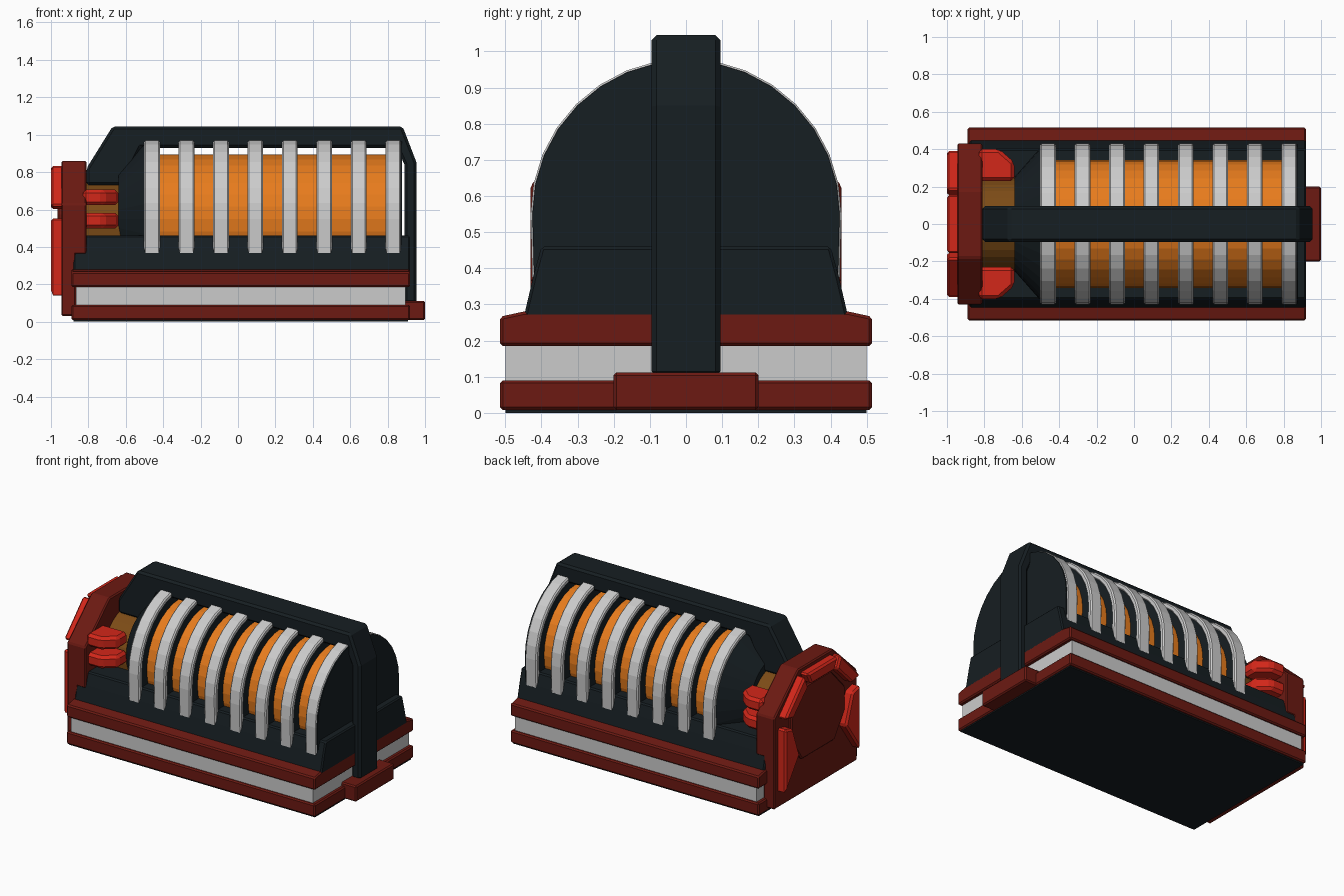
import bpy, bmesh, math

if "Cube" in bpy.data.objects:
    bpy.data.objects.remove(bpy.data.objects["Cube"])

def material(name, rgb):
    m = bpy.data.materials.new(name)
    m.diffuse_color = (*rgb, 1)
    m.use_nodes = True
    m.node_tree.nodes["Principled BSDF"].inputs["Base Color"].default_value = m.diffuse_color
    return m

DARK = material("dark_metal", (0.008, 0.013, 0.016))
RED = material("deep_red", (0.15, 0.010, 0.006))
BRIGHT = material("bright_red", (0.65, 0.02, 0.01))
ORANGE = material("orange", (0.80, 0.20, 0.012))
BRONZE = material("bronze", (0.20, 0.07, 0.008))

def prism(name, pts, axis, a, b, mat=None, bevel=0.0, mirror=False):
    """Extrude a 2D outline along an axis: x uses (y,z), y uses (x,z), z uses (x,y)."""
    put = {'x': lambda p, t: (t, p[0], p[1]),
           'y': lambda p, t: (p[0], t, p[1]),
           'z': lambda p, t: (p[0], p[1], t)}[axis]
    bm = bmesh.new()
    lo = [bm.verts.new(put(p, a)) for p in pts]
    hi = [bm.verts.new(put(p, b)) for p in pts]
    bm.faces.new(lo)
    bm.faces.new(hi[::-1])
    n = len(pts)
    for i in range(n):
        j = (i + 1) % n
        bm.faces.new((lo[j], lo[i], hi[i], hi[j]))
    bmesh.ops.recalc_face_normals(bm, faces=bm.faces)
    me = bpy.data.meshes.new(name)
    bm.to_mesh(me)
    bm.free()
    ob = bpy.data.objects.new(name, me)
    bpy.context.collection.objects.link(ob)
    if mat:
        me.materials.append(mat)
    if bevel:
        mod = ob.modifiers.new("bevel", 'BEVEL')
        mod.width = bevel
        mod.segments = 1
        mod.limit_method = 'ANGLE'
    if mirror:
        mod = ob.modifiers.new("mirror", 'MIRROR')
        mod.use_axis = (False, True, False)
        mod.use_mirror_merge = False
    return ob

def box(name, x0, x1, y, z0, z1, mat=None, bevel=0.0):
    return prism(name, [(x0, -y), (x1, -y), (x1, y), (x0, y)], 'z', z0, z1, mat, bevel)

def both(pts):
    """Mirror a half outline (running bottom to top) to a closed symmetric one."""
    return pts + [(-y, z) for y, z in reversed(pts)]

def arch(r, foot):
    """Half-round outline with straight legs down to z = 0.36."""
    top = [(r * math.cos(math.pi * i / 16), 0.55 + r * math.sin(math.pi * i / 16)) for i in range(17)]
    return [(foot, 0.36)] + top + [(-foot, 0.36)]

def cylinder(name, x0, x1, r0, r1, z, mat):
    bpy.ops.mesh.primitive_cone_add(vertices=32, radius1=r0, radius2=r1, depth=x1 - x0,
                                    location=((x0 + x1) / 2, 0, z), rotation=(0, math.pi / 2, 0))
    ob = bpy.context.object
    ob.name = name
    ob.data.materials.append(mat)
    return ob

# Layered base
box("underside_plate", -0.88, 0.91, 0.50, 0.0, 0.03, DARK)
box("lower_rim", -0.89, 0.92, 0.515, 0.008, 0.09, RED, 0.008)
box("base_band", -0.865, 0.895, 0.50, 0.08, 0.195)
prism("upper_rim", both([(0.515, 0.185), (0.515, 0.266), (0.45, 0.28)]), 'x', -0.89, 0.92, RED, 0.008)
box("end_foot", 0.88, 1.0, 0.20, 0.008, 0.112, RED, 0.008)

# Dark cradle that carries the coil
prism("cradle", both([(0.45, 0.26), (0.422, 0.38), (0.40, 0.46)]), 'x', -0.88, 0.92, DARK, 0.008)

# Orange core, dark discs and grey ribs
cylinder("coil_core", -0.45, 0.84, 0.343, 0.343, 0.55, ORANGE)
outer, inner = arch(0.43, 0.425), arch(0.395, 0.39)
for i in range(8):
    x = -0.46 + i * 0.1843
    prism(f"rib_{i + 1}", outer + inner[::-1], 'x', x - 0.042, x + 0.042, None, 0.008)
    prism(f"coil_disc_{i + 1}", arch(0.40, 0.395), 'x', x - 0.036, x + 0.036, DARK)
prism("end_plate", arch(0.425, 0.42), 'x', 0.83, 0.876, DARK)

# Tapered nose and its bronze neck
cylinder("nose_cone", -0.64, -0.49, 0.25, 0.42, 0.55, DARK)
cylinder("bronze_neck", -0.85, -0.62, 0.25, 0.25, 0.495, BRONZE)

# Spine running over the top and down the end
prism("spine", [(-0.81, 0.82), (-0.67, 1.045), (0.88, 1.045), (0.955, 0.85), (0.955, 0.10),
                (0.89, 0.10), (0.89, 0.84), (0.85, 0.93), (-0.52, 0.93), (-0.62, 0.73), (-0.81, 0.73)],
      'y', -0.095, 0.095, DARK, 0.014)

# Faceted end cap
prism("cap_collar", both([(0.43, 0.36), (0.43, 0.63), (0.18, 0.86)]), 'x', -0.94, -0.81, RED, 0.008)
prism("cap_plate", both([(0.43, 0.03), (0.43, 0.63), (0.18, 0.86)]), 'x', -0.945, -0.865, RED, 0.008)
prism("cap_panel", both([(0.17, 0.27), (0.28, 0.43), (0.28, 0.58), (0.13, 0.74)]),
      'x', -0.965, -0.93, RED, 0.008)

# Bright raised frame on the cap
prism("frame_top", both([(0.12, 0.755), (0.16, 0.832)]), 'x', -1.0, -0.93, BRIGHT, 0.012)
prism("frame_shoulder", [(0.185, 0.832), (0.39, 0.62), (0.305, 0.60), (0.15, 0.75)],
      'x', -1.0, -0.93, BRIGHT, 0.012, True)
prism("frame_side", [(0.39, 0.555), (0.31, 0.535), (0.24, 0.34), (0.39, 0.13)],
      'x', -1.0, -0.93, BRIGHT, 0.012, True)

# Prongs gripping the neck on both sides
for i, z in enumerate((0.54, 0.665)):
    prism(f"prong_{i + 1}", [(-0.83, 0.23), (-0.83, 0.40), (-0.72, 0.40), (-0.64, 0.33), (-0.64, 0.23)],
          'z', z - 0.042, z + 0.042, BRIGHT, 0.018, True)
